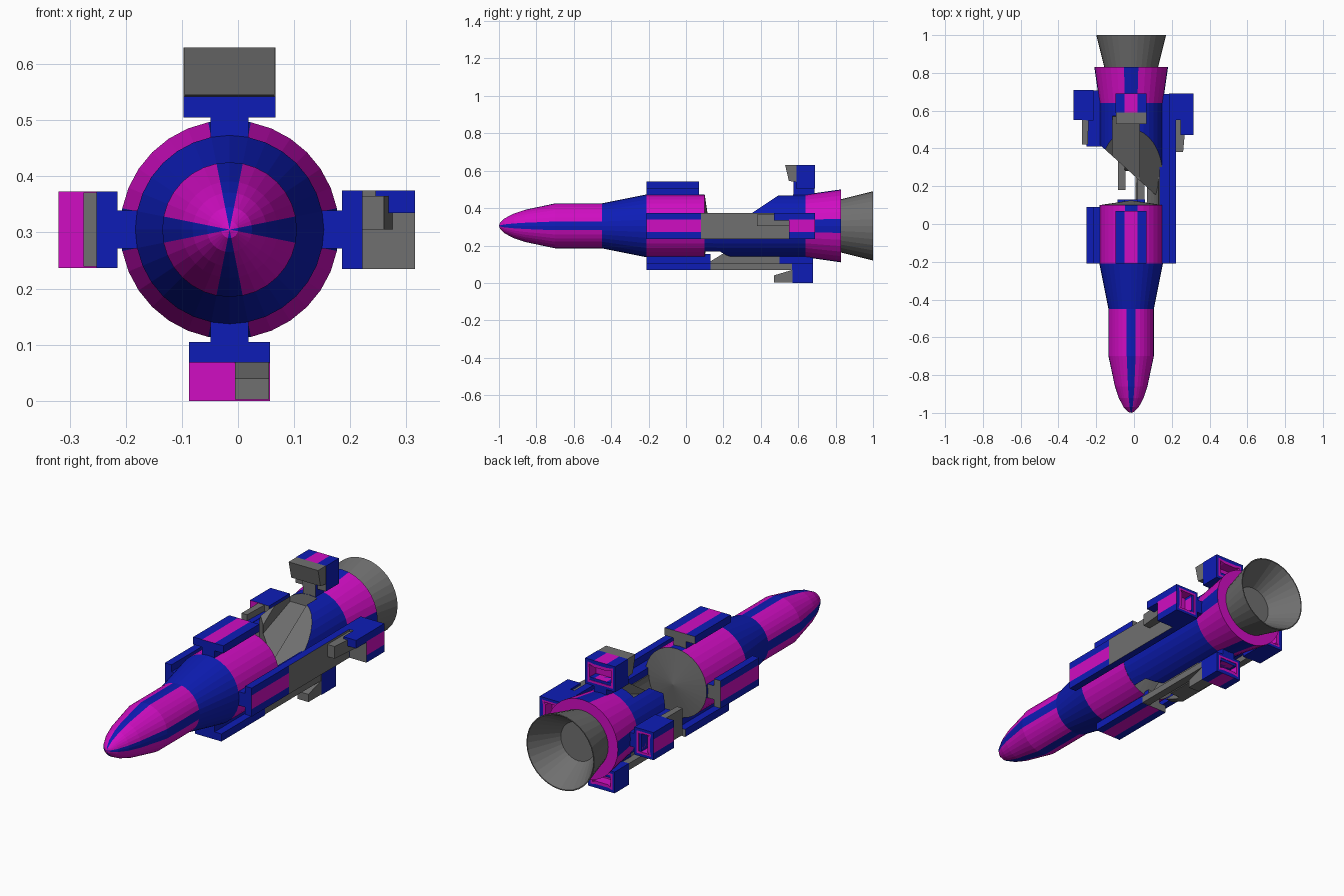
import bpy, bmesh
from math import cos, sin, radians
from mathutils import Matrix, Vector

if "Cube" in bpy.data.objects:
    bpy.data.objects.remove(bpy.data.objects["Cube"])

CX, CZ, SEG = -0.015, 0.305, 32
BLUE, PINK, GREY = 0, 1, 2


def material(name, rgb):
    m = bpy.data.materials.new(name)
    m.diffuse_color = (*rgb, 1)
    m.use_nodes = True
    m.node_tree.nodes["Principled BSDF"].inputs["Base Color"].default_value = m.diffuse_color
    return m


MATS = [material("blue", (0.004, 0.012, 0.47)), material("magenta", (0.63, 0.004, 0.54)),
        material("bare_grey", (0.16, 0.16, 0.16))]


def finish(name, bm, side=0):
    """Recalculate normals, turn the part to its side of the axis and link it."""
    bmesh.ops.recalc_face_normals(bm, faces=bm.faces)
    me = bpy.data.meshes.new(name)
    bm.transform(Matrix.Translation((CX, 0, CZ)) @ Matrix.Rotation(radians(side), 4, 'Y'))
    bm.to_mesh(me)
    bm.free()
    for m in MATS:
        me.materials.append(m)
    ob = bpy.data.objects.new(name, me)
    bpy.context.collection.objects.link(ob)
    return ob


def revolve(name, profile, skins, cuts=()):
    """Body of revolution about y; a skin is a colour or 'stripe'. Cuts keep the +normal side."""
    bm = bmesh.new()
    rings = []
    for y, r in profile:
        if r == 0:
            rings.append([bm.verts.new((0, y, 0))] * SEG)
        else:
            rings.append([bm.verts.new((r * cos(radians(k * 360 / SEG)), y,
                                        r * sin(radians(k * 360 / SEG)))) for k in range(SEG)])
    for a, b, skin in zip(rings, rings[1:], skins):
        for k in range(SEG):
            j = (k + 1) % SEG
            quad = list(dict.fromkeys((a[k], a[j], b[j], b[k])))
            f = bm.faces.new(quad)
            f.material_index = (BLUE if k % 8 in (0, 7) else PINK) if skin == 'stripe' else skin
    for co, no in cuts:
        bmesh.ops.bisect_plane(bm, geom=bm.verts[:] + bm.edges[:] + bm.faces[:], dist=1e-5,
                               plane_co=co, plane_no=no, clear_inner=True)
        edges = [e for e in bm.edges if e.is_boundary]
        for f in bmesh.ops.holes_fill(bm, edges=edges, sides=0)['faces']:
            f.material_index = GREY
    return finish(name, bm)


def extrude(name, side, pts, y0, y1, skins, front=BLUE, back=BLUE, socket=False):
    """Extrude a (tangent, radius) outline along y, one colour per outline edge."""
    bm = bmesh.new()
    a = [bm.verts.new((x, y0, r)) for x, r in pts]
    b = [bm.verts.new((x, y1, r)) for x, r in pts]
    n = len(pts)
    for i in range(n):
        j = (i + 1) % n
        bm.faces.new((a[i], a[j], b[j], b[i])).material_index = skins[i]
    bm.faces.new(a).material_index = front
    end = bm.faces.new(b[::-1])
    end.material_index = back
    if socket:
        bmesh.ops.recalc_face_normals(bm, faces=bm.faces)
        bmesh.ops.inset_individual(bm, faces=[end], thickness=0.018)
        end.material_index = PINK
        bmesh.ops.inset_individual(bm, faces=[end], thickness=0.015)
        bmesh.ops.inset_individual(bm, faces=[end], thickness=0.001, depth=-0.05)
    return finish(name, bm, side)


def rail(name, side, w, y0, y1, front=BLUE, back=GREY, centre=PINK, edge=BLUE, s=0.034):
    """T-section rail with a coloured centre band on its outer face."""
    lo, r1, r2 = 0.15, 0.2, 0.237
    pts = [(-s, lo), (-s, r1), (-w, r1), (-w, r2), (-s, r2),
           (s, r2), (w, r2), (w, r1), (s, r1), (s, lo)]
    skins = [BLUE] * 3 + [edge, centre, edge] + [BLUE] * 4
    return extrude(name, side, pts, y0, y1, skins, front, back)


def pod(name, side, w, y0, y1, r, front):
    """Box pod with a centre band and a square socket at the back."""
    pts = [(-w, 0.2), (-w, r), (-0.034, r), (0.034, r), (w, r), (w, 0.2)]
    return extrude(name, side, pts, y0, y1, [BLUE, BLUE, PINK, BLUE, BLUE, BLUE],
                   front=front, socket=True)


def shard(name, side, pts, x0, x1, skin=GREY):
    """Broken plate: a (y, radius) outline given width along the tangent."""
    bm = bmesh.new()
    a = [bm.verts.new((x0, y, r)) for y, r in pts]
    b = [bm.verts.new((x1, y, r)) for y, r in pts]
    for i in range(len(pts)):
        j = (i + 1) % len(pts)
        bm.faces.new((a[i], a[j], b[j], b[i]))
    bm.faces.new(a)
    bm.faces.new(b[::-1])
    for f in bm.faces:
        f.material_index = skin
    return finish(name, bm, side)


# Front half: nose, collar and striped drum, closed by a broken grey end
revolve("front_body",
        [(-1, 0), (-0.995, 0.015), (-0.97, 0.04), (-0.92, 0.066), (-0.86, 0.086), (-0.70, 0.12),
         (-0.45, 0.12), (-0.21, 0.168), (0.10, 0.168), (0.125, 0)],
        ['stripe', 'stripe', 'stripe', 'stripe', 'stripe', 'stripe', BLUE, 'stripe', GREY])

# Rear half, torn open along two slanted planes
rear = revolve("rear_body", [(0.13, 0), (0.13, 0.168), (0.64, 0.168), (0.64, 0)],
               [GREY, BLUE, BLUE],
               cuts=[(Vector((0, 0.25, 0)), Vector((0, 1, -1.5))),
                     (Vector((0, 0.27, 0)), Vector((0.9, 1, 0)))])

# Trough torn into the top of the rear half
gouge = shard("gouge_cutter", 0, [(0.1, -0.03), (0.25, -0.01), (0.57, 0.11), (0.58, 0.3),
                                  (0.1, 0.3)], -0.10, 0.045)
gouge.hide_render = True
gouge.hide_viewport = True
cut = rear.modifiers.new("gouge", 'BOOLEAN')
cut.operation = 'DIFFERENCE'
cut.object = gouge

# Striped tail flare and exhaust nozzle
revolve("tail_flare", [(0.635, 0), (0.64, 0.168), (0.83, 0.195), (0.83, 0)],
        [BLUE, 'stripe', PINK])
revolve("nozzle", [(0.82, 0), (0.82, 0.14), (1.0, 0.185), (1.0, 0.18), (0.86, 0.095), (0.86, 0)],
        [GREY] * 5)

# Surviving strip of hull on the lower right that joins the halves
arc = [radians(a) for a in range(90, 150, 11)]
outline = [(0.167 * sin(a), 0.167 * cos(a)) for a in arc]
outline += [(0.145 * sin(a), 0.145 * cos(a)) for a in reversed(arc)]
n = len(arc) - 1
extrude("hull_strip", 0, outline, 0.09, 0.5, [BLUE] * n + [GREY] * (n + 2), GREY, GREY)

# Per side: angle, half width, front rail end, rear rail start, pod y range, radius, pod front
SIDES = {
    "top": (0, 0.082, 0.07, 0.575, 0.59, 0.69, 0.325, GREY),
    "right": (90, 0.07, 0.08, 0.08, 0.55, 0.69, 0.33, GREY),
    "bottom": (180, 0.072, 0.13, 0.50, 0.57, 0.68, 0.305, PINK),
    "left": (270, 0.068, 0.09, 0.41, 0.55, 0.71, 0.305, PINK),
}
for name, (ang, w, ye, ys, p0, p1, r, face) in SIDES.items():
    rail(name + "_front_rail", ang, w, -0.21, ye)
    torn = name == "right"
    if torn:  # the right rail bridges the gap with its outer skin torn off
        rail("right_bridge_rail", ang, w, ys, 0.55, GREY, BLUE, GREY, GREY)
    else:
        rail(name + "_rear_rail", ang, 0.036, ys, p1 - 0.005, GREY, BLUE, BLUE)
    rail(name + "_pod_mount", ang, w, p0 - 0.002, p1 - 0.002, GREY, BLUE)
    pod(name + "_rear_pod", ang, w, p0, p1, r, face)

# Torn grey plating in front of the rear pods
shard("top_shard", 0, [(0.59, 0.235), (0.59, 0.325), (0.53, 0.325), (0.55, 0.24)], -0.08, 0.08)
shard("left_shard", 270, [(0.55, 0.225), (0.55, 0.26), (0.42, 0.26), (0.42, 0.23)], -0.066, 0.066)
shard("right_shard", 90, [(0.55, 0.23), (0.55, 0.29), (0.38, 0.275), (0.38, 0.237)], -0.06, 0.0)
shard("right_pod_side", 90, [(0.55, 0.26), (0.55, 0.33), (0.47, 0.33), (0.47, 0.26)],
      -0.07, -0.03, BLUE)
shard("bottom_shard", 180, [(0.57, 0.235), (0.57, 0.303), (0.47, 0.303), (0.47, 0.265)],
      -0.07, -0.01)

# Remains of the bottom rail: two torn cap edges and a wedge of stem
shard("bottom_cap_right", 180, [(0.13, 0.202), (0.13, 0.235), (0.58, 0.235), (0.58, 0.202)],
      -0.07, -0.03)
shard("bottom_cap_left", 180, [(0.18, 0.202), (0.26, 0.235), (0.58, 0.235), (0.58, 0.202)],
      0.03, 0.07)
shard("bottom_stem", 180, [(0.13, 0.205), (0.13, 0.19), (0.22, 0.135), (0.6, 0.135),
                           (0.6, 0.205)], -0.034, -0.024)
shard("bottom_core", 180, [(0.28, 0.235), (0.30, 0.135), (0.6, 0.135), (0.6, 0.235)],
      -0.024, 0.034)
